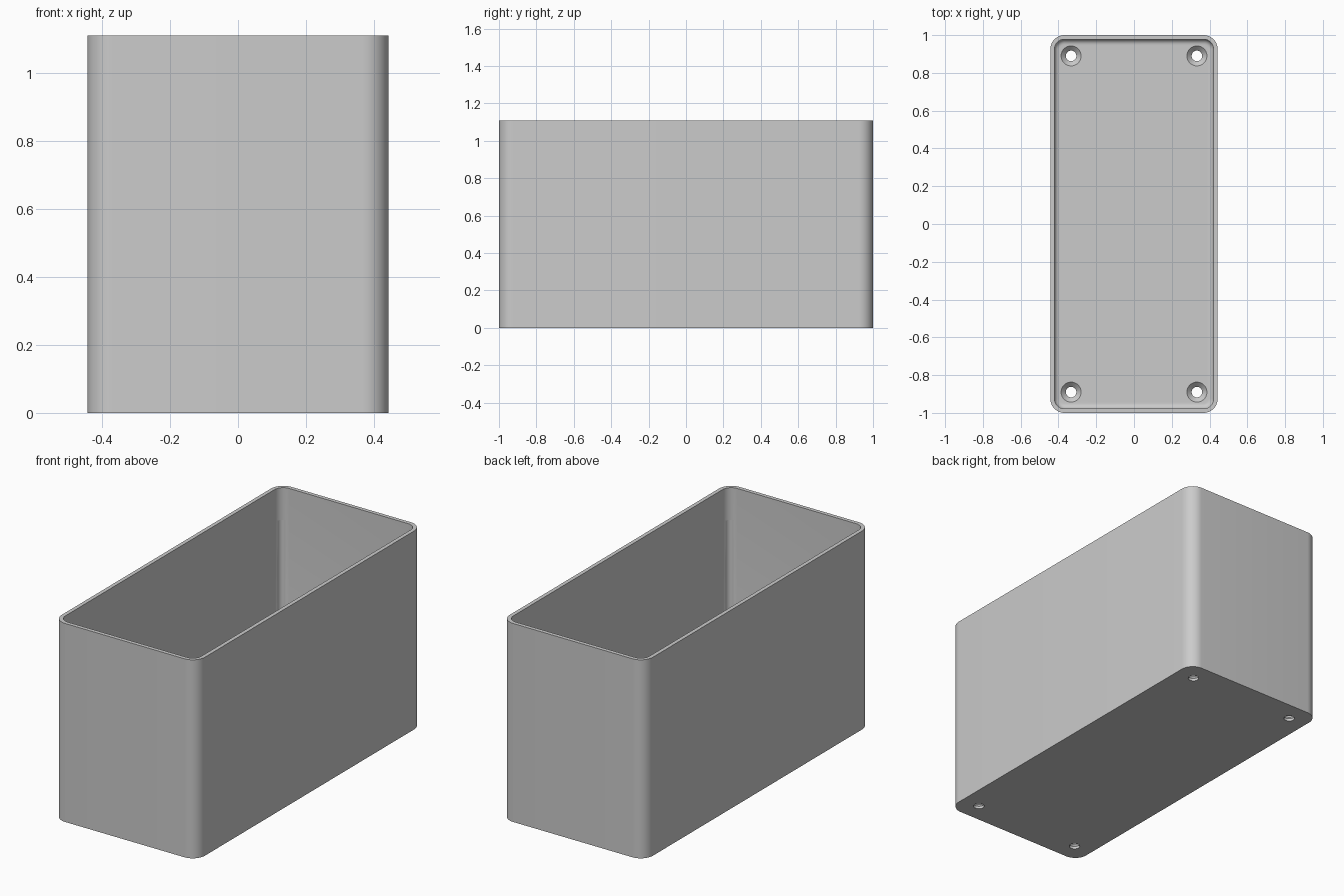
import bpy, bmesh, math

old = bpy.data.objects.get("Cube")
if old:
    bpy.data.objects.remove(old)

HALF_X, HALF_Y, HEIGHT = 0.443, 1.0, 1.11
WALL, FLOOR, CORNER, FILLET = 0.022, 0.04, 0.075, 0.028
HOLE_X, HOLE_Y = 0.333, 0.89
SEGMENTS = 12

grey = bpy.data.materials.new("light grey")
grey.use_nodes = True
grey.diffuse_color = (0.6, 0.6, 0.6, 1)
grey.node_tree.nodes["Principled BSDF"].inputs["Base Color"].default_value = grey.diffuse_color


def add_object(name, bm):
    bmesh.ops.recalc_face_normals(bm, faces=bm.faces)
    mesh = bpy.data.meshes.new(name)
    bm.to_mesh(mesh)
    bm.free()
    mesh.materials.append(grey)
    obj = bpy.data.objects.new(name, mesh)
    bpy.context.collection.objects.link(obj)
    return obj


def rounded_loop(bm, inset, z):
    """Ring of vertices around a rounded rectangle."""
    r = CORNER - inset
    cx, cy = HALF_X - CORNER, HALF_Y - CORNER
    ring = []
    for q, (sx, sy) in enumerate(((1, 1), (-1, 1), (-1, -1), (1, -1))):
        for i in range(SEGMENTS + 1):
            a = (q + i / SEGMENTS) * math.pi / 2
            ring.append(bm.verts.new((sx * cx + r * math.cos(a), sy * cy + r * math.sin(a), z)))
    return ring


def lathe_cutter(name, profile, x, y, sides=40):
    """Closed solid of revolution about a vertical axis."""
    bm = bmesh.new()
    rings = [[bm.verts.new((x + r * math.cos(math.tau * i / sides),
                            y + r * math.sin(math.tau * i / sides), z))
              for i in range(sides)] for r, z in profile]
    bridge(bm, rings)
    bm.faces.new(rings[0])
    bm.faces.new(rings[-1])
    obj = add_object(name, bm)
    obj.hide_render = True
    return obj


def bridge(bm, rings):
    for a, b in zip(rings, rings[1:]):
        n = len(a)
        for i in range(n):
            bm.faces.new((a[i], a[(i + 1) % n], b[(i + 1) % n], b[i]))


# Open box: outer wall, rim, inner wall and a small fillet down to the floor
bm = bmesh.new()
rings = [rounded_loop(bm, 0, 0), rounded_loop(bm, 0, HEIGHT), rounded_loop(bm, WALL, HEIGHT)]
for i in range(7):
    a = i / 6 * math.pi / 2
    rings.append(rounded_loop(bm, WALL + FILLET * (1 - math.cos(a)),
                              FLOOR + FILLET * (1 - math.sin(a))))
bridge(bm, rings)
bm.faces.new(rings[0])
bm.faces.new(rings[-1])
box = add_object("open_box", bm)

# Countersunk screw holes and shallow grooves in the inner corners
hole_profile = ((0.028, -0.05), (0.028, FLOOR - 0.025), (0.053, FLOOR), (0.053, FLOOR + 0.02))
groove_profile = ((0.026, FLOOR + FILLET), (0.026, 0.93))
reach = (CORNER - WALL - 0.02) * math.sqrt(0.5)
cutters = []
for sx in (-1, 1):
    for sy in (-1, 1):
        cutters.append(lathe_cutter("screw_hole_cutter", hole_profile, sx * HOLE_X, sy * HOLE_Y))
        cutters.append(lathe_cutter("corner_groove_cutter", groove_profile,
                                    sx * (HALF_X - CORNER + reach), sy * (HALF_Y - CORNER + reach)))

bpy.ops.object.select_all(action="DESELECT")
box.select_set(True)
bpy.context.view_layer.objects.active = box
for cutter in cutters:
    mod = box.modifiers.new("cut", "BOOLEAN")
    mod.operation, mod.solver, mod.object = "DIFFERENCE", "EXACT", cutter
    bpy.ops.object.modifier_apply(modifier=mod.name)
for cutter in cutters:
    bpy.data.objects.remove(cutter)

bpy.ops.object.shade_smooth_by_angle(angle=math.radians(30))
